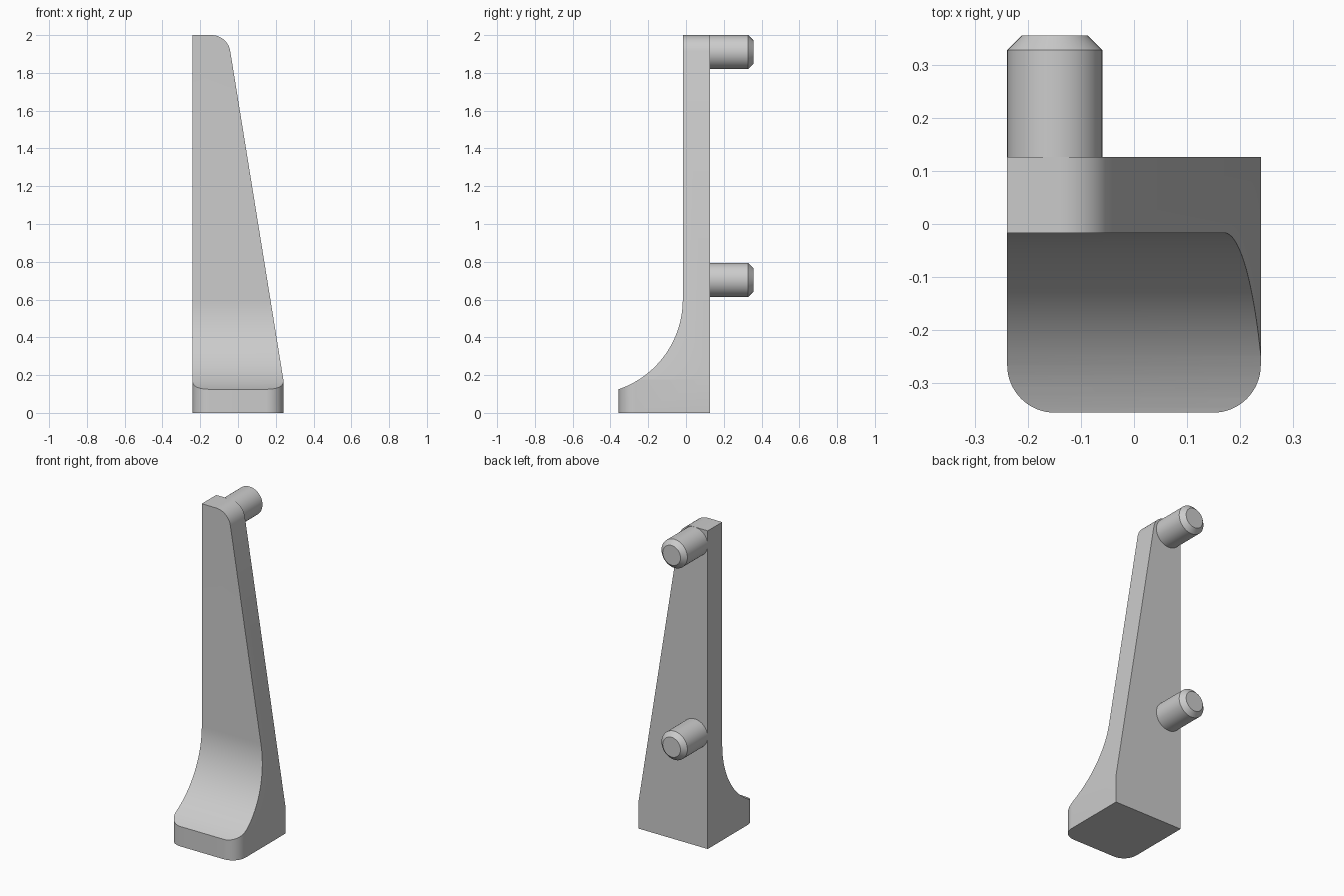
import bpy, bmesh
from math import sin, cos, radians, atan, pi
from mathutils import Matrix, Vector

cube = bpy.data.objects.get("Cube")
if cube:
    bpy.data.objects.remove(cube)


def add_object(name, bm):
    bmesh.ops.recalc_face_normals(bm, faces=bm.faces)
    mesh = bpy.data.meshes.new(name)
    bm.to_mesh(mesh)
    bm.free()
    obj = bpy.data.objects.new(name, mesh)
    bpy.context.collection.objects.link(obj)
    return obj


def prism(name, points, place, depth):
    """Extrude an outline; place turns its 2D points into 3D ones."""
    bm = bmesh.new()
    face = bm.faces.new([bm.verts.new(place(a, b)) for a, b in points])
    moved = bmesh.ops.extrude_face_region(bm, geom=[face])["geom"]
    verts = [v for v in moved if isinstance(v, bmesh.types.BMVert)]
    bmesh.ops.translate(bm, verts=verts, vec=depth)
    return add_object(name, bm)


def arc(cx, cy, r, start, end, steps):
    angles = [radians(start + (end - start) * i / steps) for i in range(steps + 1)]
    return [(cx + r * cos(a), cy + r * sin(a)) for a in angles]


def smooth(obj):
    bpy.ops.object.select_all(action="DESELECT")
    obj.select_set(True)
    bpy.context.view_layer.objects.active = obj
    bpy.ops.object.shade_smooth_by_angle(angle=radians(25))


HALF_W, FRONT, BACK = 0.24, -0.357, 0.127
CORNER = 0.09

# Bracket: plan outline with rounded front corners, raised to a block
plan = [(HALF_W, BACK), (-HALF_W, BACK)]
plan += arc(-HALF_W + CORNER, FRONT + CORNER, CORNER, 180, 270, 16)
plan += arc(HALF_W - CORNER, FRONT + CORNER, CORNER, 270, 360, 16)
bracket = prism("bracket", plan, lambda x, y: (x, y, 0), (0, 0, 2.1))

# Taper seen from the front: sloping edge and rounded top corner
slope = 0.1617
lean = atan(slope)
rounding = arc(-0.14, 1.9, 0.1, lean * 180 / pi, 90, 16)
edge_x, edge_z = rounding[0]
taper = [(-0.5, -0.1), (edge_x + slope * (edge_z + 0.1), -0.1)] + rounding + [(-0.5, 2)]
taper_cutter = prism("taper_cutter", taper, lambda x, z: (x, -0.6, z), (0, 1.2, 0))

# Side profile: upright front face sweeping out into the foot
sweep = arc(-0.519, 0.6, 0.502, 0, -80, 32)
side = [(0.5, -0.1), (0.5, 2.5), (-0.017, 2.5)] + sweep + [(-0.6, 0.1), (-0.6, -0.1)]
side_cutter = prism("side_cutter", side, lambda y, z: (-0.6, y, z), (1.2, 0, 0))

for cutter in (taper_cutter, side_cutter):
    cutter.hide_render = True
    mod = bracket.modifiers.new(cutter.name, "BOOLEAN")
    mod.operation, mod.solver, mod.object = "INTERSECT", "EXACT", cutter

# Bake the cuts and discard the cutters
graph = bpy.context.evaluated_depsgraph_get()
result = bpy.data.meshes.new_from_object(bracket.evaluated_get(graph))
bracket.modifiers.clear()
bracket.data = result
for cutter in (taper_cutter, side_cutter):
    bpy.data.objects.remove(cutter)
smooth(bracket)

# Two chamfered mounting pins on the back
pin_start, pin_end, pin_r = 0.1, 0.357, 0.09
for name, z in (("upper_pin", 1.91), ("lower_pin", 0.704)):
    bm = bmesh.new()
    bmesh.ops.create_cone(bm, cap_ends=True, segments=48, radius1=pin_r,
                          radius2=pin_r, depth=pin_end - pin_start)
    rim = [e for e in bm.edges if all(v.co.z > 0 for v in e.verts)]
    bmesh.ops.bevel(bm, geom=rim, offset=0.028, segments=1, affect="EDGES")
    bm.transform(Matrix.Translation(Vector((-0.15, (pin_start + pin_end) / 2, z)))
                 @ Matrix.Rotation(-pi / 2, 4, "X"))
    smooth(add_object(name, bm))
